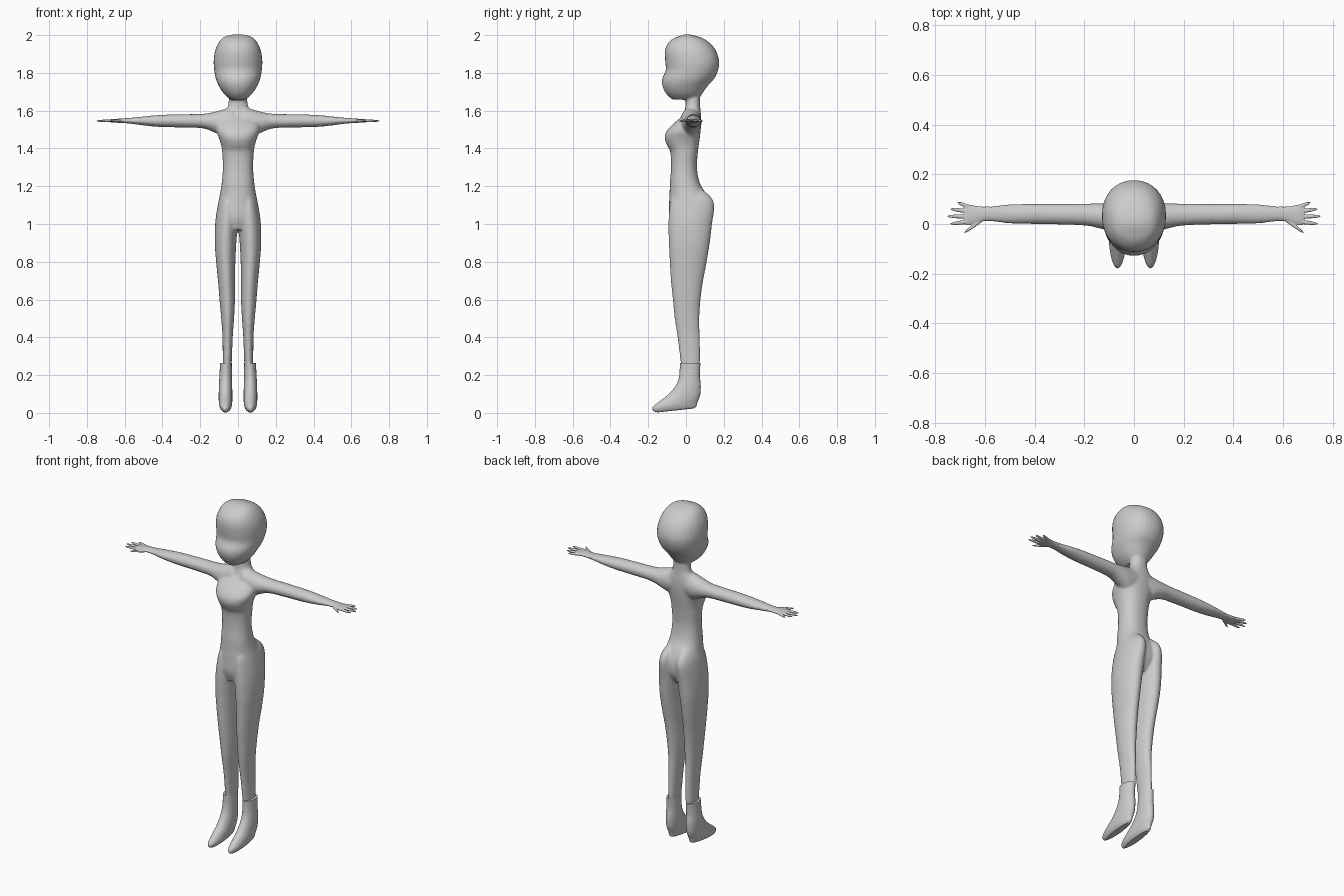
import bpy, bmesh, math
from mathutils import Vector


def resample(rings, steps):
    """Catmull-Rom interpolation through the given cross-sections."""
    out, n = [], len(rings)
    for i in range(n - 1):
        p0, p1, p2, p3 = (rings[min(max(i + k, 0), n - 1)] for k in (-1, 0, 1, 2))
        for s in range(steps):
            t = s / steps
            out.append([0.5 * (2 * b + (c - a) * t + (2 * a - 5 * b + 4 * c - d) * t * t
                               + (3 * b - a - 3 * c + d) * t ** 3)
                        for a, b, c, d in zip(p0, p1, p2, p3)])
    return out + [list(rings[-1])]


def loft(bm, rings, axis='Z', sx=1, n=32, steps=4, power=2.0, slope=False):
    """Closed tube. Z rings: z, cx, y_front, y_back, rx(, slope). X rings: x, y0, y1, z0, z1."""
    loops = []
    for r in resample(rings, steps):
        loop = []
        for i in range(n):
            a = 2 * math.pi * i / n
            c, s = math.cos(a), math.sin(a)
            u = math.copysign(abs(c) ** (2 / power), c)
            v = math.copysign(abs(s) ** (2 / power), s)
            if axis == 'Z':
                dy = v * (r[3] - r[2]) / 2
                p = (r[1] + u * r[4], (r[2] + r[3]) / 2 + dy,
                     r[0] + (r[5] * dy if slope else 0))
            else:
                p = (r[0], (r[1] + r[2]) / 2 + u * (r[2] - r[1]) / 2,
                     (r[3] + r[4]) / 2 + v * (r[4] - r[3]) / 2)
            loop.append(bm.verts.new((p[0] * sx, p[1], p[2])))
        loops.append(loop)
    for a, b in zip(loops, loops[1:]):
        for i in range(n):
            j = (i + 1) % n
            bm.faces.new((a[i], a[j], b[j], b[i]))
    bm.faces.new(loops[0])
    bm.faces.new(loops[-1])


def finish(bm, name, voxel=0, smooth=0, mirror=False):
    bmesh.ops.recalc_face_normals(bm, faces=bm.faces)
    for f in bm.faces:
        f.smooth = len(f.verts) == 4
    me = bpy.data.meshes.new(name)
    bm.to_mesh(me)
    bm.free()
    ob = bpy.data.objects.new(name, me)
    bpy.context.collection.objects.link(ob)
    if voxel:
        m = ob.modifiers.new("fuse", 'REMESH')
        m.mode, m.voxel_size, m.use_smooth_shade = 'VOXEL', voxel, True
    if smooth:
        m = ob.modifiers.new("soften", 'SMOOTH')
        m.factor, m.iterations = 0.5, smooth
    if mirror:
        ob.modifiers.new("mirror", 'MIRROR')
    return ob


# Body: head, neck and torso, legs and arms fused into one skin
bm = bmesh.new()
head = [(1.658, 0, -0.07, 0.05, 0.035), (1.675, 0, -0.092, 0.075, 0.06),
        (1.70, 0, -0.112, 0.093, 0.083), (1.735, 0, -0.126, 0.118, 0.104),
        (1.77, 0, -0.126, 0.15, 0.118), (1.815, 0, -0.107, 0.17, 0.126),
        (1.86, 0, -0.110, 0.176, 0.129), (1.91, 0, -0.112, 0.162, 0.123),
        (1.95, 0, -0.100, 0.135, 0.108), (1.98, 0, -0.07, 0.095, 0.087),
        (1.995, 0, -0.035, 0.055, 0.062), (2.003, 0, -0.01, 0.025, 0.03)]
loft(bm, head, power=2.15)
torso = [(0.97, 0, -0.07, 0.09, 0.08), (1.03, 0, -0.09, 0.125, 0.112),
         (1.10, 0, -0.09, 0.128, 0.107), (1.16, 0, -0.087, 0.105, 0.095),
         (1.22, 0, -0.085, 0.072, 0.086), (1.30, 0, -0.079, 0.058, 0.08),
         (1.38, 0, -0.083, 0.063, 0.084), (1.42, 0, -0.102, 0.068, 0.09),
         (1.455, 0, -0.113, 0.073, 0.101), (1.49, 0, -0.104, 0.077, 0.114),
         (1.53, 0, -0.068, 0.08, 0.115), (1.57, 0, -0.022, 0.08, 0.10),
         (1.60, 0, -0.008, 0.077, 0.072), (1.63, 0, -0.002, 0.075, 0.052),
         (1.70, 0, 0.0, 0.075, 0.047)]
loft(bm, torso, power=2.25)
leg = [(1.18, 0.045, -0.05, 0.09, 0.03), (1.14, 0.051, -0.075, 0.134, 0.045),
       (1.09, 0.055, -0.088, 0.150, 0.054), (1.0, 0.061, -0.093, 0.138, 0.06),
       (0.9, 0.066, -0.091, 0.126, 0.057), (0.8, 0.065, -0.086, 0.11, 0.051),
       (0.7, 0.061, -0.08, 0.091, 0.045), (0.6, 0.057, -0.07, 0.077, 0.041),
       (0.5, 0.055, -0.06, 0.071, 0.034), (0.4, 0.055, -0.045, 0.073, 0.027),
       (0.27, 0.057, -0.029, 0.074, 0.024), (0.21, 0.06, -0.02, 0.06, 0.022)]
arm = [(0.03, -0.03, 0.078, 1.47, 1.618), (0.08, -0.03, 0.081, 1.465, 1.606),
       (0.13, -0.02, 0.083, 1.487, 1.592), (0.19, -0.007, 0.082, 1.507, 1.583),
       (0.30, -0.002, 0.081, 1.511, 1.581), (0.42, 0.0, 0.081, 1.514, 1.577),
       (0.50, 0.002, 0.079, 1.522, 1.569), (0.56, 0.009, 0.073, 1.53, 1.563),
       (0.61, 0.013, 0.069, 1.535, 1.558)]
for sx in (1, -1):
    loft(bm, leg, sx=sx)
    loft(bm, arm, 'X', sx=sx)
finish(bm, "body", voxel=0.006, smooth=8)

# Hands: flat palm with four fingers and a thumb
bm = bmesh.new()
palm = [(0.58, 0.012, 0.071, 1.532, 1.561), (0.61, 0.010, 0.07, 1.535, 1.559),
        (0.64, 0.0, 0.074, 1.536, 1.557), (0.67, -0.006, 0.078, 1.538, 1.555),
        (0.685, 0.002, 0.07, 1.541, 1.552)]
loft(bm, palm, 'X', n=20)
digits = [((0.655, 0.066), (0.71, 0.086)), ((0.66, 0.05), (0.738, 0.06)),
          ((0.66, 0.03), (0.75, 0.031)), ((0.66, 0.01), (0.738, 0.001)),
          ((0.615, 0.014), (0.682, -0.034))]
for (xa, ya), (xb, yb) in digits:
    rings = []
    for t, r in ((0, 0.009), (0.5, 0.0085), (0.8, 0.0065), (1, 0.003)):
        y = ya + (yb - ya) * t
        rings.append((xa + (xb - xa) * t, y - r, y + r, 1.546 - r * 0.8, 1.546 + r * 0.8))
    loft(bm, rings, 'X', n=12)
finish(bm, "hands", voxel=0.003, smooth=1, mirror=True)

# Boots: ankle shaft running into a pointed, slightly tilted foot
bm = bmesh.new()
boot = [(0.265, 0.064, -0.033, 0.077, 0.031, 0), (0.2, 0.065, -0.035, 0.073, 0.033, 0),
        (0.15, 0.066, -0.051, 0.078, 0.035, 0), (0.1, 0.066, -0.09, 0.076, 0.036, 0),
        (0.068, 0.066, -0.138, 0.068, 0.036, 0.05), (0.042, 0.066, -0.176, 0.06, 0.034, 0.1),
        (0.022, 0.066, -0.172, 0.055, 0.027, 0.11), (0.013, 0.066, -0.15, 0.04, 0.018, 0.11)]
loft(bm, boot, slope=True)
finish(bm, "boots", mirror=True)
